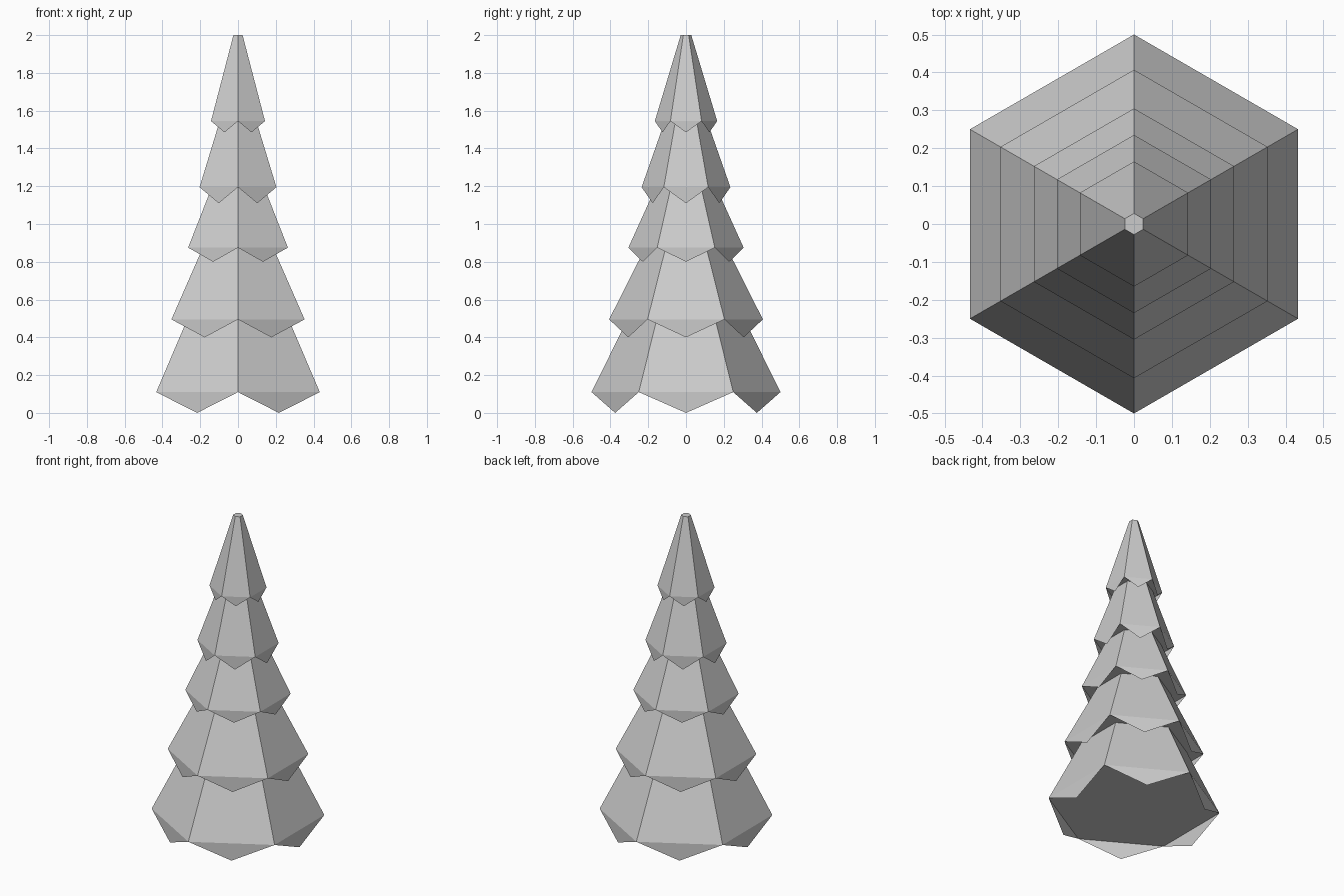
import bpy, bmesh
from math import sin, cos, radians

if "Cube" in bpy.data.objects:
    bpy.data.objects.remove(bpy.data.objects["Cube"])

# rim height, rim radius, flap tip height, top height, top radius (bottom to top)
TIERS = [
    (0.11, 0.50, 0.00, 0.495, 0.310),
    (0.495, 0.407, 0.40, 0.875, 0.215),
    (0.875, 0.305, 0.80, 1.195, 0.160),
    (1.195, 0.235, 1.11, 1.545, 0.112),
    (1.545, 0.165, 1.485, 2.00, 0.028),
]


def ring(bm, radius, z):
    return [bm.verts.new((radius * cos(radians(30 + 60 * i)),
                          radius * sin(radians(30 + 60 * i)), z)) for i in range(6)]


def tier(name, rim_z, rim_r, tip_z, top_z, top_r, inner_r, closed_top):
    bm = bmesh.new()
    rim, top = ring(bm, rim_r, rim_z), ring(bm, top_r, top_z)
    inner = ring(bm, inner_r, rim_z) if inner_r else None
    for i in range(6):
        j = (i + 1) % 6
        # sloped side
        bm.faces.new((rim[i], rim[j], top[j], top[i]))
        # thin pointed flap hanging straight down from the rim
        tip = (rim[i].co + rim[j].co) / 2
        tip.z = tip_z
        bm.faces.new((rim[j], rim[i], bm.verts.new(tip)))
        # underside ledge
        if inner:
            bm.faces.new((rim[j], rim[i], inner[i], inner[j]))
    if not inner:
        bm.faces.new(rim[::-1])
    if closed_top:
        bm.faces.new(top)
    mesh = bpy.data.meshes.new(name)
    bm.to_mesh(mesh)
    bm.free()
    bpy.context.collection.objects.link(bpy.data.objects.new(name, mesh))


# stacked foliage tiers
below = None
for n, t in enumerate(TIERS):
    tier(f"foliage_tier_{n + 1}", *t, below, n == len(TIERS) - 1)
    below = t[4]
